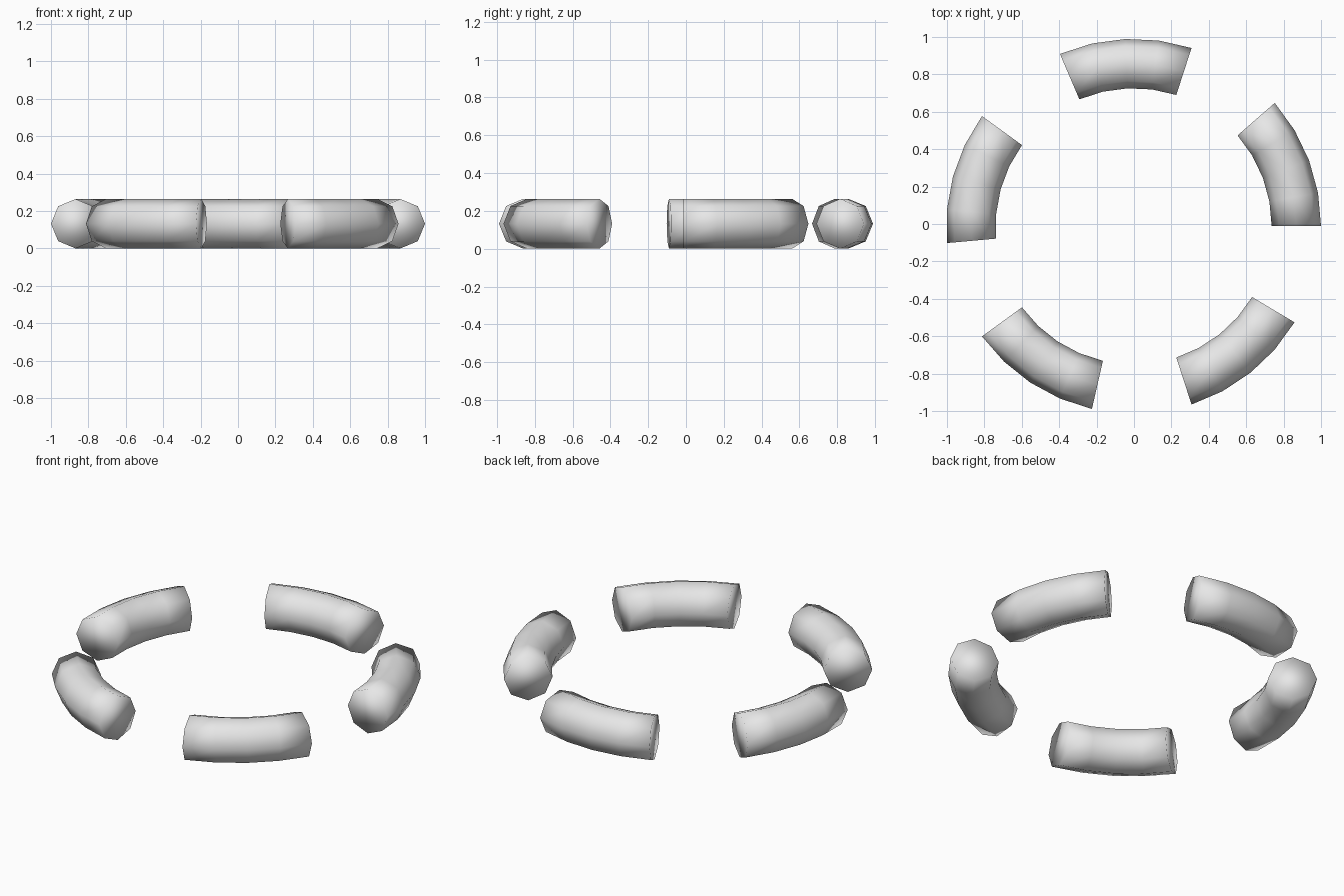
import bpy
import bmesh
from math import cos, sin, pi, tau

cube = bpy.data.objects.get("Cube")
if cube:
    bpy.data.objects.remove(cube, do_unlink=True)

RING, TUBE = 0.870, 0.132        # ring centreline and tube radius
CENTRE = (-0.002, -0.012)
SIDES, STEPS, COUNT = 8, 4, 5
STEP = tau / 35                  # four steps of tube, then three of gap

grey = bpy.data.materials.new("light_grey")
grey.use_nodes = True
grey.diffuse_color = (0.8, 0.8, 0.8, 1)
grey.node_tree.nodes["Principled BSDF"].inputs["Base Color"].default_value = (0.8, 0.8, 0.8, 1)


def arc_segment(name, start):
    """Octagonal tube swept along an arc, with flat end caps."""
    bm = bmesh.new()
    rings = []
    for i in range(STEPS + 1):
        a = start + i * STEP
        ring = []
        for j in range(SIDES):
            t = tau * j / SIDES
            r = RING + TUBE * cos(t)
            ring.append(bm.verts.new((CENTRE[0] + r * cos(a),
                                      CENTRE[1] + r * sin(a),
                                      TUBE + TUBE * sin(t))))
        rings.append(ring)
    for lower, upper in zip(rings, rings[1:]):
        for j in range(SIDES):
            k = (j + 1) % SIDES
            bm.faces.new((lower[j], lower[k], upper[k], upper[j]))
    bm.faces.new(rings[0])
    bm.faces.new(rings[-1])
    bmesh.ops.recalc_face_normals(bm, faces=bm.faces[:])
    # Shading flows over the cap edges too
    for face in bm.faces:
        face.smooth = True
    mesh = bpy.data.meshes.new(name)
    bm.to_mesh(mesh)
    bm.free()
    mesh.materials.append(grey)
    obj = bpy.data.objects.new(name, mesh)
    bpy.context.collection.objects.link(obj)


# Five segments evenly spaced round the ring
names = ("left", "back", "right", "front_right", "front_left")
for n in range(COUNT):
    arc_segment(names[n] + "_ring_segment", n * tau / COUNT)
